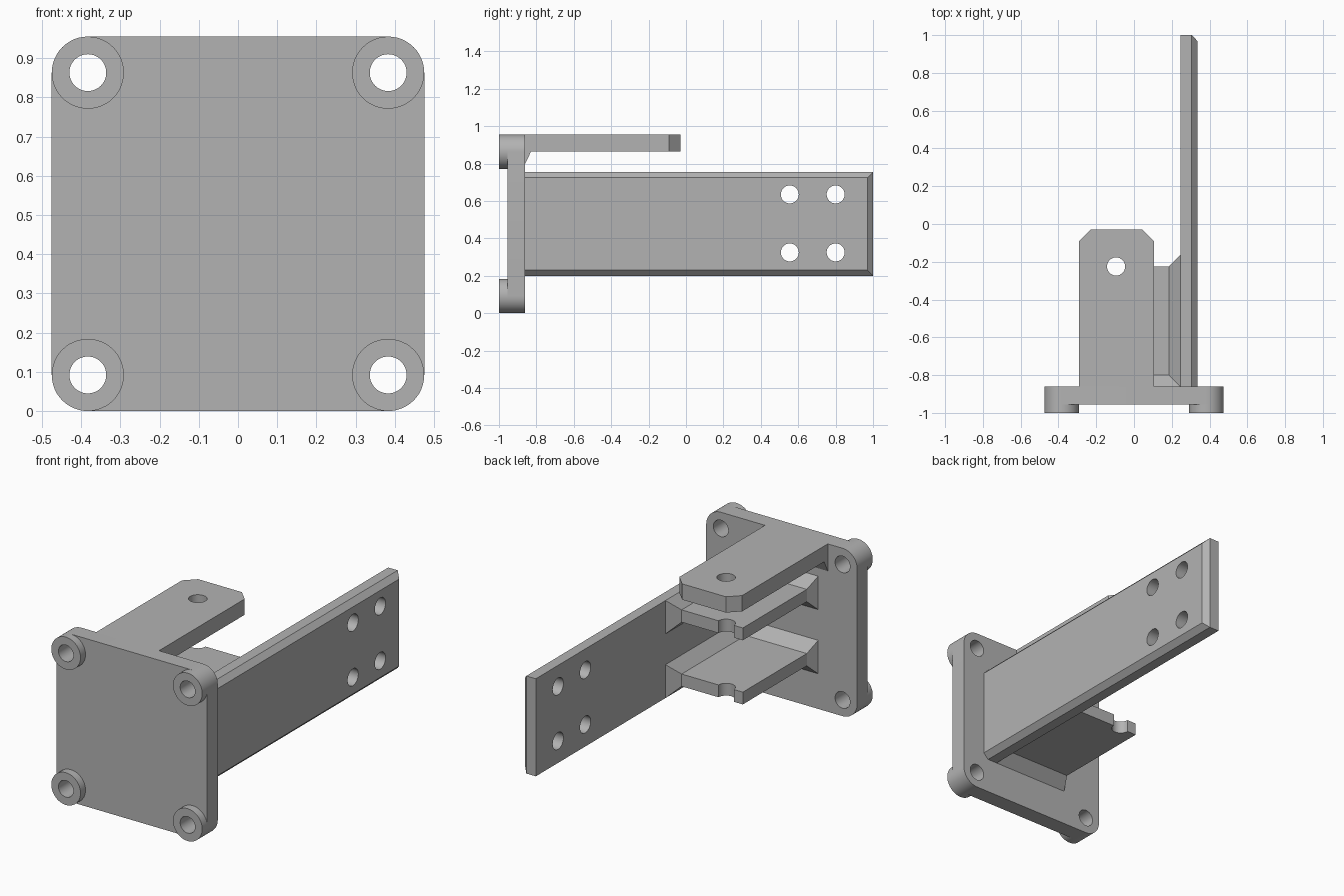
import bpy, bmesh, math
from mathutils import Matrix, Vector
from itertools import product

if "Cube" in bpy.data.objects:
    bpy.data.objects.remove(bpy.data.objects["Cube"], do_unlink=True)

grey = bpy.data.materials.new("plain grey")
grey.use_nodes = True
colour = (0.45, 0.45, 0.45, 1)
grey.diffuse_color = colour
grey.node_tree.nodes["Principled BSDF"].inputs["Base Color"].default_value = colour


def finish(name, bm):
    bmesh.ops.recalc_face_normals(bm, faces=bm.faces)
    mesh = bpy.data.meshes.new(name)
    bm.to_mesh(mesh)
    bm.free()
    mesh.materials.append(grey)
    obj = bpy.data.objects.new(name, mesh)
    bpy.context.collection.objects.link(obj)
    return obj


def hull(name, points):
    """Convex solid around the given points."""
    bm = bmesh.new()
    verts = [bm.verts.new(p) for p in points]
    res = bmesh.ops.convex_hull(bm, input=verts)
    loose = {v for v in res["geom_interior"] if isinstance(v, bmesh.types.BMVert)}
    bmesh.ops.delete(bm, geom=list(loose), context="VERTS")
    bmesh.ops.dissolve_limit(bm, angle_limit=0.01, verts=bm.verts, edges=bm.edges)
    return finish(name, bm)


def box(x, y, z):
    return list(product(x, y, z))


def cylinder(name, centre, radius, depth, axis):
    bm = bmesh.new()
    turn = Vector((0, 0, 1)).rotation_difference(Vector(axis)).to_matrix().to_4x4()
    bmesh.ops.create_cone(bm, cap_ends=True, segments=48, radius1=radius, radius2=radius,
                          depth=depth, matrix=Matrix.Translation(centre) @ turn)
    return finish(name, bm)


def drill(obj, holes, radius, depth, axis):
    """Cut round holes and apply the result."""
    for centre in holes:
        cutter = cylinder("cutter", centre, radius, depth, axis)
        mod = obj.modifiers.new("hole", "BOOLEAN")
        mod.operation, mod.solver, mod.object = "DIFFERENCE", "EXACT", cutter
        deps = bpy.context.evaluated_depsgraph_get()
        mesh = bpy.data.meshes.new_from_object(obj.evaluated_get(deps))
        obj.modifiers.clear()
        obj.data = mesh
        bpy.data.objects.remove(cutter, do_unlink=True)


FRONT, BACK = -0.955, -0.86
R, HOLE = 0.092, 0.047
CORNERS = [(x, z) for x in (-0.383, 0.383) for z in (R, 0.863)]
Y, Z, X = (0, 1, 0), (0, 0, 1), (1, 0, 0)
parts = []

# Mounting plate with rounded corners
rim = [(cx + R * math.cos(a), y, cz + R * math.sin(a))
       for cx, cz in CORNERS for y in (FRONT, BACK)
       for a in (math.tau * i / 48 for i in range(48))]
plate = hull("mounting_plate", rim)
drill(plate, [(x, -0.9, z) for x, z in CORNERS], HOLE, 0.5, Y)
parts.append(plate)

# Ring bosses on the front corners
for i, (x, z) in enumerate(CORNERS):
    boss = cylinder(f"corner_boss_{i + 1}", (x, (FRONT - 1) / 2, z), R, 1 + FRONT, Y)
    drill(boss, [(x, -0.98, z)], HOLE, 0.5, Y)
    parts.append(boss)

# Long side arm, bevelled round its outer face
arm = hull("side_arm", box((0.245, 0.305), (BACK, 1), (0.2, 0.755))
           + box((0.335,), (BACK, 0.97), (0.23, 0.725)))
drill(arm, [(0.29, y, z) for y in (0.555, 0.8) for z in (0.325, 0.635)], 0.048, 0.5, X)
parts.append(arm)

# Top tab with clipped corners and a small wedge underneath
TAB_L, TAB_R, TAB_END, CLIP = -0.29, 0.105, -0.03, 0.06
outline = [(TAB_L, BACK), (TAB_R, BACK), (TAB_R, TAB_END - CLIP), (TAB_R - CLIP, TAB_END),
           (TAB_L + CLIP, TAB_END), (TAB_L, TAB_END - CLIP)]
tab = hull("top_tab", [(x, y, z) for x, y in outline for z in (0.865, 0.955)])
drill(tab, [(-0.095, -0.225, 0.9)], 0.048, 0.5, Z)
parts.append(tab)
parts.append(hull("tab_wedge", [(x, y, z) for x in (TAB_L, TAB_R)
                                for y, z in ((BACK, 0.865), (BACK, 0.8), (-0.828, 0.865))]))

# Two notched shelves flaring into the arm and the plate
F, END, LEFT = 0.06, -0.225, -0.2
for name, low in (("lower", 0.26), ("upper", 0.625)):
    core, wide = (low, low + 0.07), (low - F, low + 0.07 + F)
    shelf = hull(name + "_shelf", box((LEFT, 0.245), (BACK, END), core))
    drill(shelf, [(-0.095, END, low)], 0.048, 0.5, Z)
    parts.append(shelf)
    parts.append(hull(name + "_shelf_arm_flare", box((0.185,), (BACK, END), core)
                      + box((0.245,), (BACK, END + F), wide)))
    parts.append(hull(name + "_shelf_plate_flare", box((LEFT, 0.245), (BACK + F,), core)
                      + box((LEFT - 0.03, 0.245), (BACK,), wide)))

# Smooth the round walls and keep the edges crisp
bpy.ops.object.select_all(action="DESELECT")
for part in parts:
    part.select_set(True)
bpy.context.view_layer.objects.active = parts[0]
bpy.ops.object.shade_smooth_by_angle(angle=math.radians(30))
